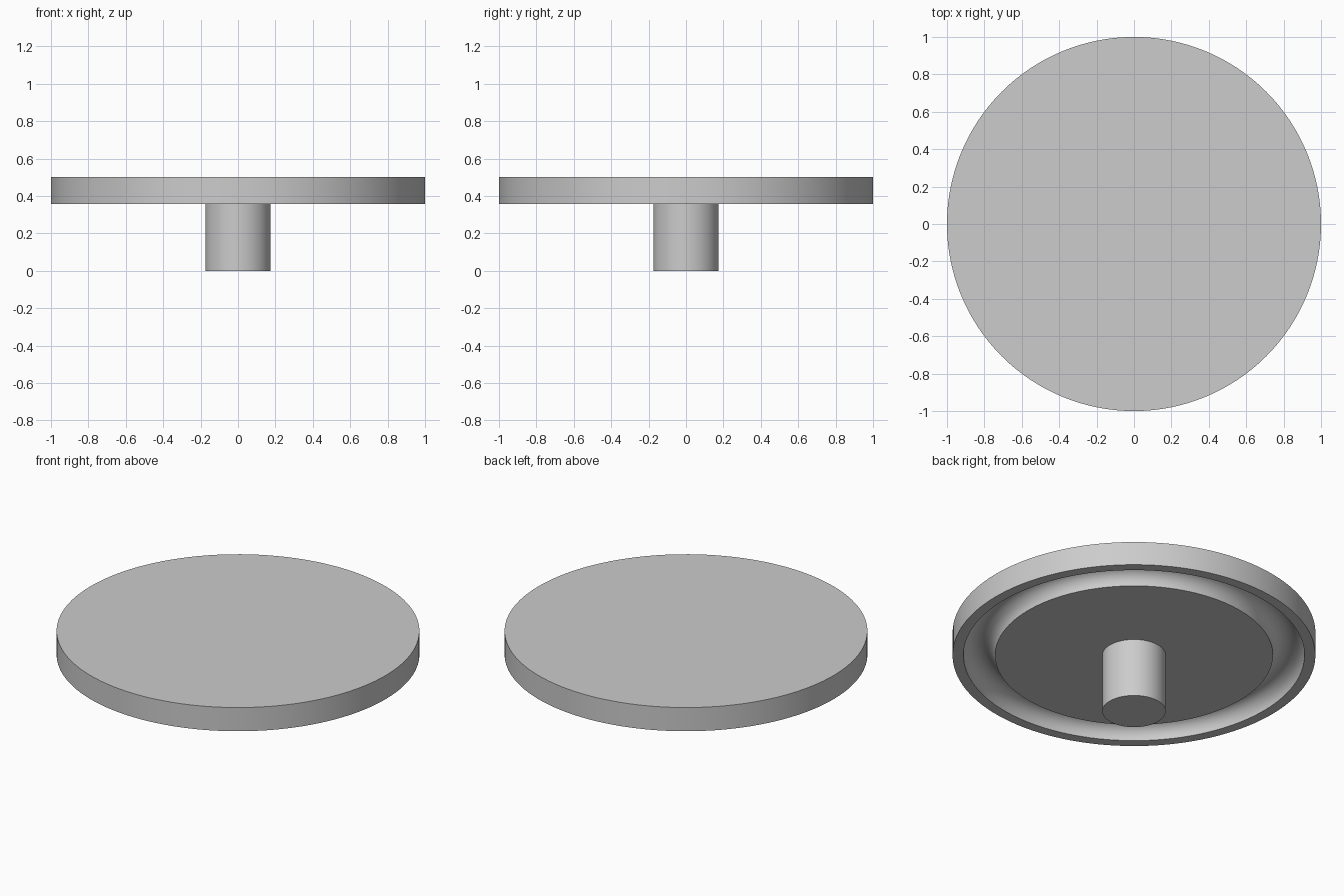
import bpy, bmesh
from math import sin, cos, pi, radians
from mathutils import Vector

cube = bpy.data.objects.get("Cube")
if cube:
    bpy.data.objects.remove(cube, do_unlink=True)

# Single light grey material
grey = bpy.data.materials.new("light_grey")
grey.use_nodes = True
colour = (0.604, 0.604, 0.604, 1)
grey.diffuse_color = colour
grey.node_tree.nodes["Principled BSDF"].inputs["Base Color"].default_value = colour

SEGMENTS = 128
TOP, UNDERSIDE = 0.5, 0.356


def lathe(name, profile):
    """Revolve a list of (radius, height) points around the z axis."""
    bm = bmesh.new()
    verts = [bm.verts.new((r, 0, z)) for r, z in profile]
    edges = [bm.edges.new(pair) for pair in zip(verts, verts[1:])]
    bmesh.ops.spin(bm, geom=verts + edges, cent=(0, 0, 0), axis=(0, 0, 1),
                   angle=2 * pi, steps=SEGMENTS, use_merge=True)
    bmesh.ops.remove_doubles(bm, verts=bm.verts, dist=1e-5)
    bmesh.ops.recalc_face_normals(bm, faces=bm.faces)
    mesh = bpy.data.meshes.new(name)
    bm.to_mesh(mesh)
    bm.free()
    mesh.materials.append(grey)
    obj = bpy.data.objects.new(name, mesh)
    bpy.context.collection.objects.link(obj)
    bpy.ops.object.select_all(action='DESELECT')
    obj.select_set(True)
    bpy.context.view_layer.objects.active = obj
    bpy.ops.object.shade_smooth_by_angle(angle=radians(30))
    return obj


# Round plate with a half-round groove in its underside
inner, outer = 0.766, 0.94
middle, radius = (inner + outer) / 2, (outer - inner) / 2
groove = [(middle + radius * cos(a), UNDERSIDE + radius * sin(a))
          for a in (pi * i / 20 for i in range(21))]
lathe("round_plate", [(0, TOP), (1, TOP), (1, UNDERSIDE)] + groove + [(0, UNDERSIDE)])

# Central stem below the plate
STEM = 0.175
lathe("stem", [(0, UNDERSIDE + 0.01), (STEM, UNDERSIDE + 0.01), (STEM, 0), (0, 0)])
